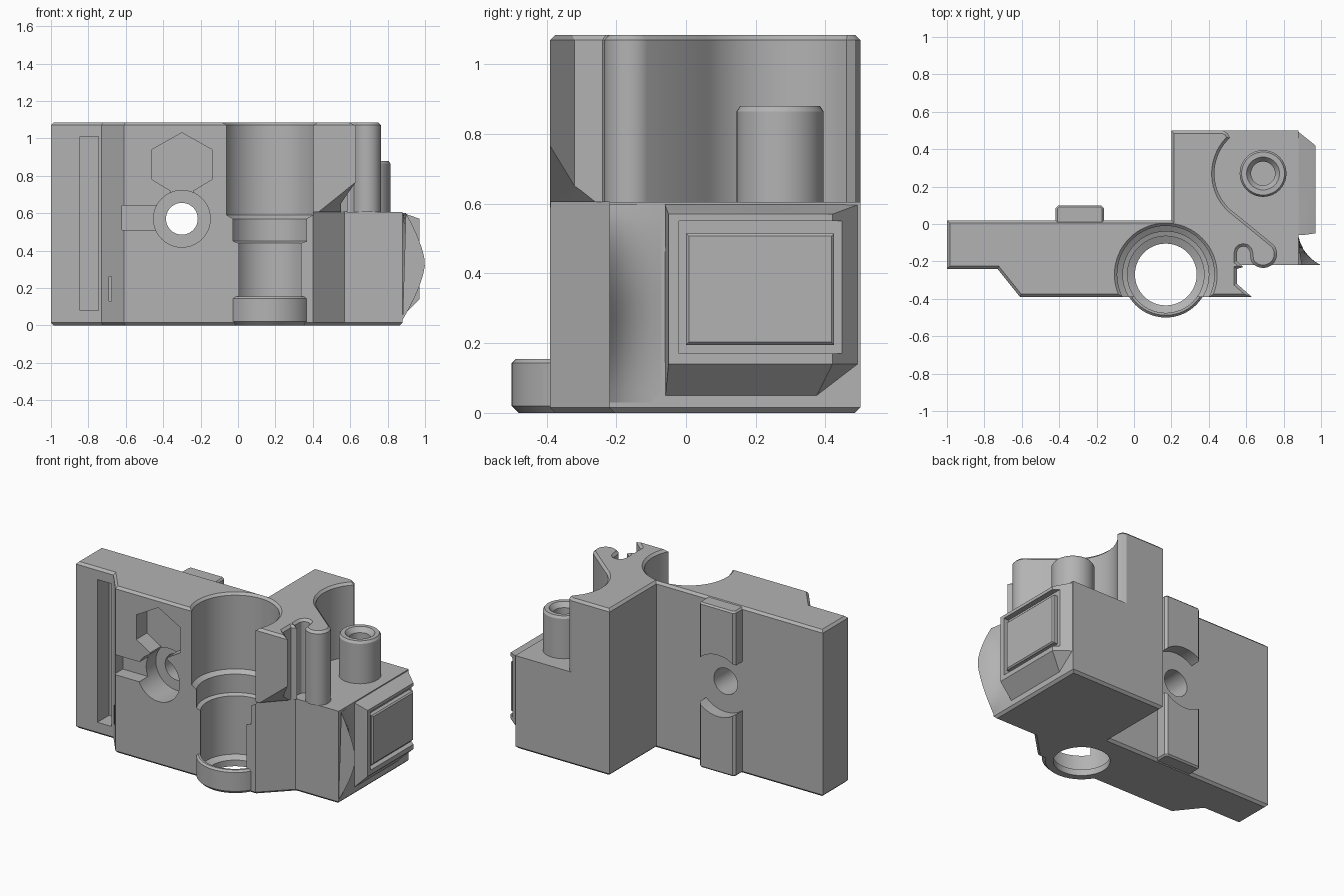
import bpy, bmesh
from math import sin, cos, radians, tau

if "Cube" in bpy.data.objects:
    bpy.data.objects.remove(bpy.data.objects["Cube"], do_unlink=True)

GREY = (0.45, 0.45, 0.45, 1)
mat = bpy.data.materials.new("plain grey")
mat.use_nodes = True
mat.diffuse_color = GREY
mat.node_tree.nodes["Principled BSDF"].inputs["Base Color"].default_value = GREY

parts = []


def finish(bm, name):
    bmesh.ops.recalc_face_normals(bm, faces=bm.faces[:])
    me = bpy.data.meshes.new(name)
    bm.to_mesh(me)
    bm.free()
    me.materials.append(mat)
    ob = bpy.data.objects.new(name, me)
    bpy.context.collection.objects.link(ob)
    parts.append(ob)
    return ob


def arc(cx, cy, r, a0, a1, n):
    return [(cx + r * cos(radians(a0 + (a1 - a0) * i / n)),
             cy + r * sin(radians(a0 + (a1 - a0) * i / n))) for i in range(n + 1)]


def circle(cx, cy, r, n=40):
    return arc(cx, cy, r, 0, 360, n)[:-1]


def rect(x0, x1, y0, y1):
    return [(x0, y0), (x1, y0), (x1, y1), (x0, y1)]


def prism(name, outline, lo, hi, axis="z", chamfer_lo=0, chamfer_hi=0):
    """Extrude an outline along one axis, chamfering either end."""
    place = {"z": lambda p, t: (p[0], p[1], t),
             "y": lambda p, t: (p[0], t, p[1]),
             "x": lambda p, t: (t, p[0], p[1])}[axis]
    bm = bmesh.new()
    rings = [[bm.verts.new(place(p, t)) for p in outline] for t in (lo, hi)]
    caps = [bm.faces.new(r) for r in rings]
    n = len(outline)
    for i in range(n):
        j = (i + 1) % n
        bm.faces.new((rings[0][i], rings[0][j], rings[1][j], rings[1][i]))
    bmesh.ops.recalc_face_normals(bm, faces=bm.faces[:])
    edge_sets = [list(c.edges) for c in caps]
    for edges, size in zip(edge_sets, (chamfer_lo, chamfer_hi)):
        if size:
            bmesh.ops.bevel(bm, geom=edges, offset=size, segments=1, affect="EDGES")
    return finish(bm, name)


def hull(name, points):
    bm = bmesh.new()
    for p in points:
        bm.verts.new(p)
    bmesh.ops.convex_hull(bm, input=bm.verts[:])
    return finish(bm, name)


def lathe(name, profile, cx, cy, n=64):
    """Revolve a closed radius/height profile around a vertical axis."""
    bm = bmesh.new()
    rings = [[bm.verts.new((cx + r * cos(tau * i / n), cy + r * sin(tau * i / n), z))
              for i in range(n)] for r, z in profile]
    for a, b in zip(rings, rings[1:]):
        for i in range(n):
            j = (i + 1) % n
            bm.faces.new((a[i], a[j], b[j], b[i]))
    bm.faces.new(rings[0])
    bm.faces.new(rings[-1])
    return finish(bm, name)


def cut(targets, cutters):
    for ob in targets:
        bpy.context.view_layer.objects.active = ob
        for c in cutters:
            mod = ob.modifiers.new("cut", "BOOLEAN")
            mod.operation, mod.solver, mod.object = "DIFFERENCE", "EXACT", c
            bpy.ops.object.modifier_apply(modifier=mod.name)
    for c in cutters:
        parts.remove(c)
        bpy.data.objects.remove(c, do_unlink=True)


# Main body: the lower and upper halves share the left plate outline
plate = [(0.2, 0.5), (0.2, 0.02), (-1, 0.02), (-1, -0.24), (-0.73, -0.24), (-0.61, -0.39)]
lower = prism("lower_body", plate + [(0.4, -0.39), (0.57, -0.22), (0.88, -0.22), (0.88, 0.5)],
              0, 0.605, chamfer_lo=0.015)
hook = [(0.63, -0.39), (0.55, -0.32), (0.55, -0.24)]
hook += [(0.585, -0.23), (0.55, -0.2)] + arc(0.585, -0.155, 0.035, 180, 0, 6)
hook += arc(0.69, -0.16, 0.075, 210, 400, 12)
scoop = arc(0.69, 0.27, 0.26, 235, 133, 20)
upper = prism("upper_body", plate + hook + scoop + [(0.5, 0.485), (0.475, 0.5)],
              0.605, 1.085, chamfer_hi=0.015)

# Sloped underside of the overhanging hook
cut([upper], [hull("overhang_cutter", [
    (0.38, -0.41, 0.58), (0.57, -0.22, 0.59), (0.645, -0.24, 0.59), (0.645, -0.42, 0.59),
    (0.645, -0.42, 0.8), (0.645, -0.24, 0.67)])])

# Bottom collar and stepped bore
collar = prism("bore_collar", circle(0.17, -0.27, 0.23, 64), 0, 0.155,
               chamfer_lo=0.02, chamfer_hi=0.012)
bore = lathe("bore_cutter", [(0.165, -0.1), (0.165, 0.04), (0.205, 0.06), (0.205, 0.44),
                             (0.23, 0.45), (0.23, 0.57), (0.26, 0.59), (0.26, 1.07),
                             (0.3, 1.11)], 0.17, -0.27)
cut([lower, upper, collar], [bore])

# Bolt hole, nut pocket and plate slots
pocket = [(-0.3, 1.03), (-0.14, 0.94), (-0.14, 0.78), (-0.24, 0.72), (-0.24, 0.64),
          (-0.36, 0.64), (-0.36, 0.72), (-0.46, 0.78), (-0.46, 0.94)]
cut([lower, upper], [
    prism("bolt_cutter", circle(-0.3, 0.57, 0.085), -0.6, 0.3, "y"),
    prism("counterbore_cutter", circle(-0.3, 0.57, 0.152), -0.6, -0.2, "y"),
    prism("nut_cutter", pocket, -0.6, -0.28, "y"),
    prism("side_slot_cutter", rect(-0.62, -0.4, 0.51, 0.64), -0.6, -0.3, "y"),
    prism("long_slot_cutter", rect(-0.845, -0.745, 0.08, 1.01), -0.6, -0.12, "y"),
    prism("slit_cutter", rect(-0.69, -0.675, 0.13, 0.26), -0.6, -0.24, "y")])

# Rear pad, split around the bolt hole
pad_outline = [(-0.42, 0), (-0.42, 0.085), (-0.405, 0.1), (-0.175, 0.1), (-0.16, 0.085), (-0.16, 0)]
pad = prism("rear_pad", pad_outline, 0.005, 1.08, chamfer_lo=0.01, chamfer_hi=0.01)
cut([pad], [prism("pad_gap_cutter", circle(-0.3, 0.57, 0.2), -0.3, 0.3, "y")])

# Upright tube
lathe("upright_tube", [(0.125, 0.59), (0.125, 0.865), (0.115, 0.88), (0.088, 0.88),
                       (0.064, 0.85), (0.064, 0.6)], 0.69, 0.27, 40)

# Side housing with a framed panel
housing = hull("side_housing", [
    (0.87, -0.06, 0.04), (0.87, 0.37, 0.04), (0.87, 0.5, 0.14), (0.87, 0.5, 0.6),
    (0.87, -0.06, 0.6), (0.97, -0.05, 0.14), (0.97, 0.42, 0.14), (0.97, -0.05, 0.57),
    (0.97, 0.42, 0.57), (0.9, -0.06, 0.595)])
cut([housing], [prism("panel_recess_cutter", rect(-0.02, 0.46, 0.17, 0.55), 0.935, 1.1, "x")])
prism("side_panel", rect(0, 0.425, 0.195, 0.515), 0.9, 0.97, "x", chamfer_hi=0.008)

# Concave flare at the front corner
bm = bmesh.new()
heights = [0.03 + 0.57 * i / 16 for i in range(17)]
rows = []
for y, k in [(-0.22, 1), (-0.2, 0.72), (-0.175, 0.48), (-0.14, 0.24), (-0.1, 0.08), (-0.07, 0)]:
    reach = [0.12 * k * (1 - min(1, abs(z - 0.33) / 0.3) ** 1.5) for z in heights]
    rows.append([bm.verts.new((0.88 + e, y, z)) for e, z in zip(reach, heights)])
for a, b in zip(rows, rows[1:]):
    for i in range(len(heights) - 1):
        bm.faces.new((a[i], a[i + 1], b[i + 1], b[i]))
bm.faces.new(rows[0])
finish(bm, "corner_flare")

# Smooth the round surfaces, keep the machined edges sharp
bpy.ops.object.select_all(action="DESELECT")
for ob in parts:
    ob.select_set(True)
bpy.context.view_layer.objects.active = parts[0]
bpy.ops.object.shade_smooth_by_angle(angle=radians(25))
